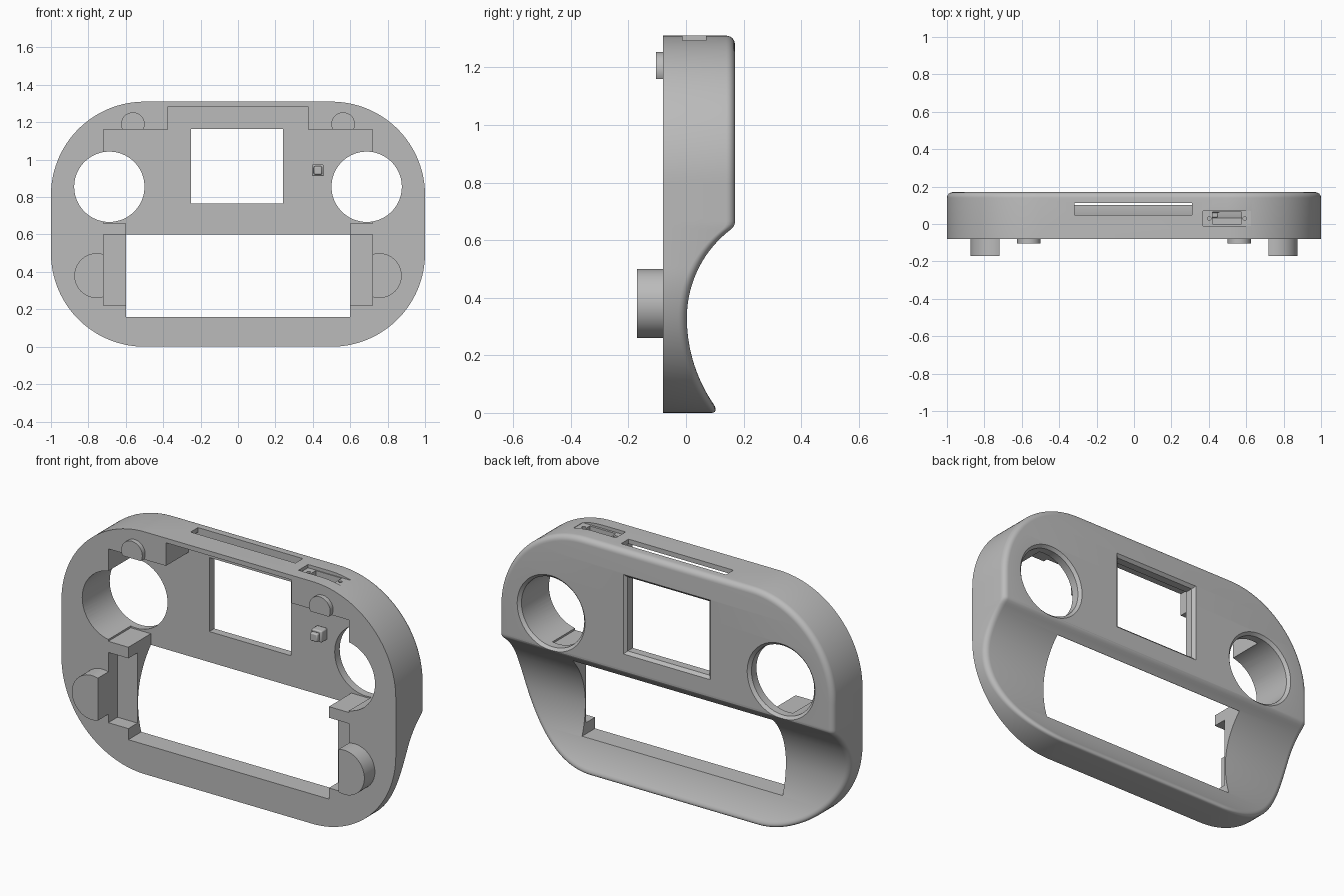
import bpy, bmesh
from math import sin, cos, pi, sqrt

cube = bpy.data.objects.get("Cube")
if cube:
    bpy.data.objects.remove(cube, do_unlink=True)

grey = bpy.data.materials.new("plain_grey")
grey.use_nodes = True
grey.diffuse_color = (0.5, 0.5, 0.5, 1)
grey.node_tree.nodes["Principled BSDF"].inputs["Base Color"].default_value = (0.5, 0.5, 0.5, 1)

FRONT, BACK, FLOOR = -0.08, 0.17, 0.112


def finish(name, bm):
    bmesh.ops.recalc_face_normals(bm, faces=bm.faces)
    me = bpy.data.meshes.new(name)
    bm.to_mesh(me)
    bm.free()
    me.materials.append(grey)
    ob = bpy.data.objects.new(name, me)
    bpy.context.collection.objects.link(ob)
    return ob


def loft(name, rings):
    """Join closed (x, y, z) rings and cap both ends."""
    bm = bmesh.new()
    vs = [[bm.verts.new(p) for p in ring] for ring in rings]
    n = len(vs[0])
    for a, b in zip(vs, vs[1:]):
        for i in range(n):
            j = (i + 1) % n
            bm.faces.new((a[i], a[j], b[j], b[i]))
    bm.faces.new(vs[0])
    bm.faces.new(vs[-1])
    return finish(name, bm)


def prism(name, outline, y0, y1):
    return loft(name, [[(x, y, z) for x, z in outline] for y in (y0, y1)])


def rect(x0, x1, z0, z1):
    return [(x0, z0), (x1, z0), (x1, z1), (x0, z1)]


def box(name, x0, x1, y0, y1, z0, z1):
    return prism(name, rect(x0, x1, z0, z1), y0, y1)


def arc(cx, cz, r, a0, a1, n):
    return [(cx + r * cos(a0 + (a1 - a0) * i / n),
             cz + r * sin(a0 + (a1 - a0) * i / n)) for i in range(n + 1)]


def circle(cx, cz, r, n=64):
    return arc(cx, cz, r, 0, 2 * pi, n)[:-1]


def flared(name, shape):
    """Through cutter whose mouth widens slightly at the back face."""
    steps = [(-0.3, 0), (BACK - 0.015, 0), (BACK + 0.005, 0.02)]
    return loft(name, [[(x, y, z) for x, z in shape(g)] for y, g in steps])


def cut(ob, cutter, op="DIFFERENCE"):
    cutter.hide_render = True
    mod = ob.modifiers.new("cut", "BOOLEAN")
    mod.operation, mod.solver, mod.object = op, "EXACT", cutter
    bpy.context.view_layer.objects.active = ob
    bpy.ops.object.modifier_apply(modifier=mod.name)
    bpy.data.objects.remove(cutter, do_unlink=True)


def smooth(ob):
    bpy.ops.object.select_all(action="DESELECT")
    ob.select_set(True)
    bpy.context.view_layer.objects.active = ob
    bpy.ops.object.shade_smooth_by_angle(angle=0.6)


def back_y(z):
    """Depth of the back: flat above, hollow grip scoop below."""
    r = 0.385 if z > 0.33 else 0.53
    dz = min(abs(z - 0.33), r)
    scoop = 0.003 + r - sqrt(r * r - dz * dz)
    k = 0.02
    h = max(k - abs(scoop - BACK), 0) / k
    return min(scoop, BACK) - h * h * k / 4


def rounded_outline(inset):
    r = 0.5 - inset
    half = arc(0.5, 0.81, r, pi / 2, 0, 40)
    half += [(1 - inset, 0.81 - 0.31 * i / 32) for i in range(1, 32)]
    half += arc(0.5, 0.5, r, 0, -pi / 2, 40)
    return half + [(-x, z) for x, z in reversed(half)]


# Shell: rounded front outline, soft back rim, back filled in strips
bm = bmesh.new()
rings = [[bm.verts.new((x, FRONT, z)) for x, z in rounded_outline(0)]]
R = 0.03
for s in range(7):
    a = s * pi / 12
    rings.append([bm.verts.new((x, back_y(z) - R * (1 - sin(a)), z))
                  for x, z in rounded_outline(R * (1 - cos(a)))])
n = len(rings[0])
for a, b in zip(rings, rings[1:]):
    for i in range(n):
        j = (i + 1) % n
        bm.faces.new((a[i], a[j], b[j], b[i]))
for ring in (rings[0], rings[-1]):
    for i in range(n // 2 - 1):
        bm.faces.new((ring[i], ring[i + 1], ring[n - 2 - i], ring[n - 1 - i]))
shell = finish("shell", bm)

# Stepped electronics pocket open to the front
side = [(0.375, 1.285), (0.375, 1.16), (0.72, 1.16), (0.72, 0.66), (0.6, 0.66), (0.6, 0.5)]
pocket = side + [(-x, z) for x, z in reversed(side)]
cut(shell, prism("pocket_cutter", pocket, -0.3, FLOOR))

# Lower opening with shallow side recesses
cut(shell, box("opening_cutter", -0.6, 0.6, -0.3, 0.3, 0.16, 0.6))
cut(shell, box("recess_cutter", -0.72, 0.72, -0.3, -0.002, 0.22, 0.6))

# Display window and the two round holes
cut(shell, flared("window_cutter",
                  lambda g: rect(-0.25 - g, 0.24 + g, 0.765 - g, 1.165 + g)))
for s in (-1, 1):
    cut(shell, flared("hole_cutter", lambda g: circle(s * 0.688, 0.855, 0.188 + g)))

# Top edge: long slot, port recess, port opening and screw holes
cut(shell, box("slot_cutter", -0.317, 0.31, 0.048, 0.111, 1.2, 1.4))
cut(shell, box("port_recess_cutter", 0.37, 0.625, -0.012, 0.07, 1.292, 1.4))
cut(shell, box("port_cutter", 0.42, 0.575, 0.0, 0.065, 1.1, 1.4))
for x in (0.402, 0.592):
    hole = [[(px, py, z) for px, py in circle(x, 0.029, 0.01, 16)] for z in (1.22, 1.4)]
    cut(shell, loft("screw_hole_cutter", hole))
smooth(shell)

# Front pegs, each trimmed flush with the pocket edge
for s, label in ((-1, "right"), (1, "left")):
    grip = prism(label + "_grip_peg", circle(s * 0.755, 0.38, 0.12), -0.17, FRONT)
    cut(grip, box("trim", min(s * 0.72, s * 0.5), max(s * 0.72, s * 0.5), -0.3, 0, 0.2, 0.6))
    smooth(grip)
    stud = prism(label + "_top_stud", circle(s * 0.562, 1.19, 0.063, 48), -0.105, FRONT)
    cut(stud, box("trim", s * 0.562 - 0.1, s * 0.562 + 0.1, -0.3, 0, 1.1, 1.16))
    smooth(stud)

# Small button post on the pocket floor
for name, h, y0, y1 in (("button_base", 0.031, 0.06, FLOOR), ("button_cap", 0.022, 0.035, 0.06)):
    post = box(name, 0.427 - h, 0.427 + h, y0, y1, 0.943 - h, 0.943 + h)
    mod = post.modifiers.new("soft_edges", "BEVEL")
    mod.width, mod.segments = 0.006, 2
    smooth(post)
